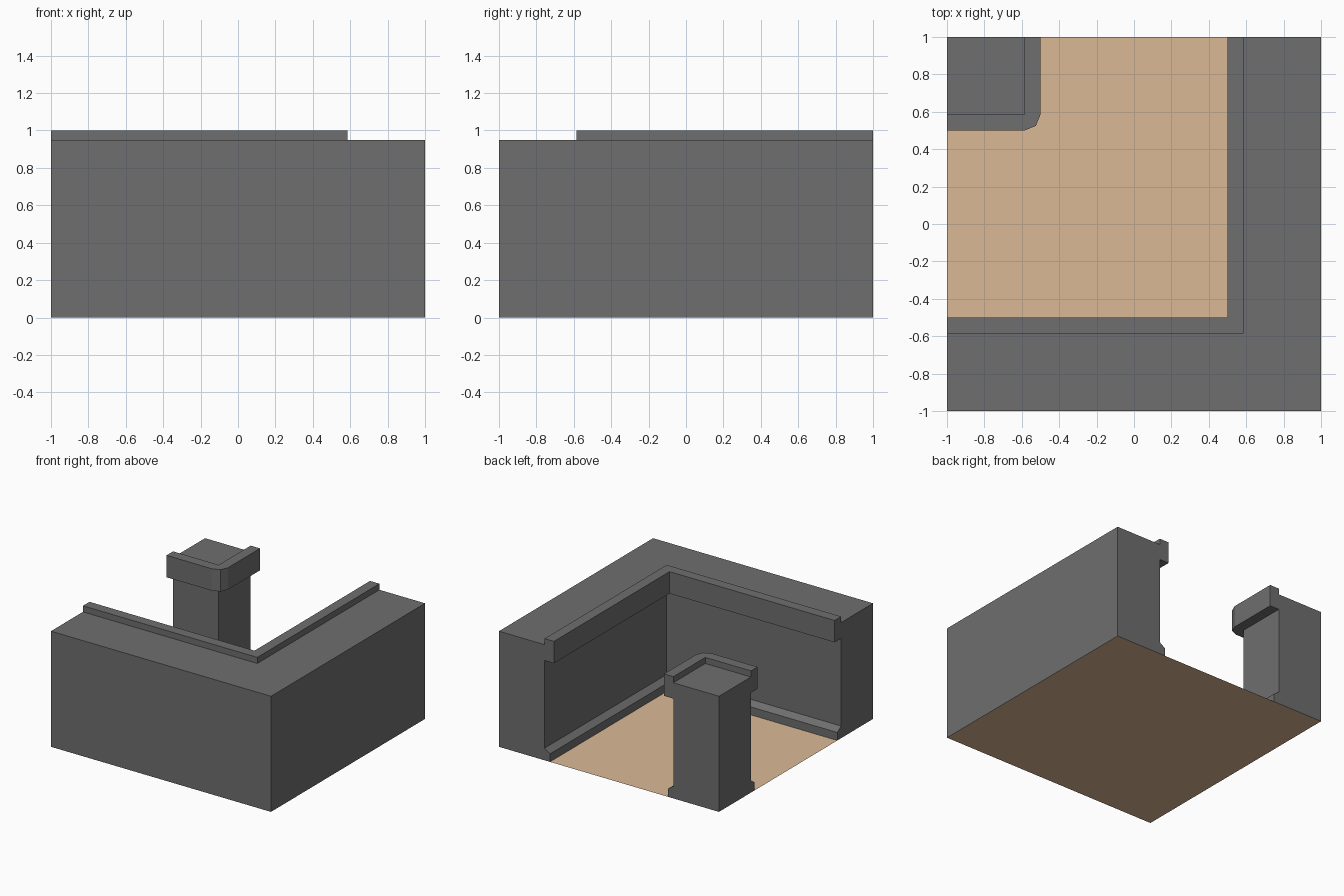
import bpy, bmesh
from math import sin, cos, pi

if "Cube" in bpy.data.objects:
    bpy.data.objects.remove(bpy.data.objects["Cube"])

FACE = 0.585   # wall face distance from the centre lines
# half section: (distance from centre line, height), from outer foot over the rim to inner foot
PROFILE = [(1, 0), (1, 0.95), (FACE, 0.95), (FACE, 1), (0.5, 1), (0.5, 0.82),
           (FACE, 0.82), (FACE, 0.10), (0.536, 0.066), (0.536, 0)]


def material(name, r, g, b):
    mat = bpy.data.materials.new(name)
    mat.diffuse_color = (r, g, b, 1)
    mat.use_nodes = True
    mat.node_tree.nodes["Principled BSDF"].inputs["Base Color"].default_value = mat.diffuse_color
    return mat


stone = material("dark_stone", 0.157, 0.157, 0.157)
tan = material("floor_tan", 0.71, 0.485, 0.305)


def sweep(name, stations):
    """Join the profile placed at each station; the ends are capped, the foot is open."""
    bm = bmesh.new()
    rings = [[bm.verts.new((*place(c), z)) for c, z in PROFILE] for place in stations]
    for a, b in zip(rings, rings[1:]):
        for i in range(len(PROFILE) - 1):
            bm.faces.new((a[i], a[i + 1], b[i + 1], b[i]))
    bm.faces.new(rings[0])
    bm.faces.new(rings[-1][::-1])
    bmesh.ops.remove_doubles(bm, verts=bm.verts, dist=0.0005)
    bmesh.ops.recalc_face_normals(bm, faces=bm.faces)
    me = bpy.data.meshes.new(name)
    bm.to_mesh(me)
    bm.free()
    me.materials.append(stone)
    ob = bpy.data.objects.new(name, me)
    bpy.context.collection.objects.link(ob)
    return ob


def rounded(angle):
    """Pillar corner: parts standing proud of the face turn around it."""
    def place(c):
        r = FACE - c
        if r <= 0:
            return (-c, c)
        return (-FACE + r * sin(angle), FACE - r * cos(angle))
    return place


# L-shaped wall along the front and right
sweep("corner_wall", [lambda c: (-1, -c), lambda c: (c, -c), lambda c: (c, 1)])

# pillar in the back left corner
sweep("corner_pillar", [lambda c: (-1, c)]
      + [rounded(k * pi / 4) for k in range(3)]
      + [lambda c: (-c, 1)])

# flat floor
bpy.ops.mesh.primitive_plane_add(size=2)
floor = bpy.context.object
floor.name = "floor"
floor.data.materials.append(tan)
